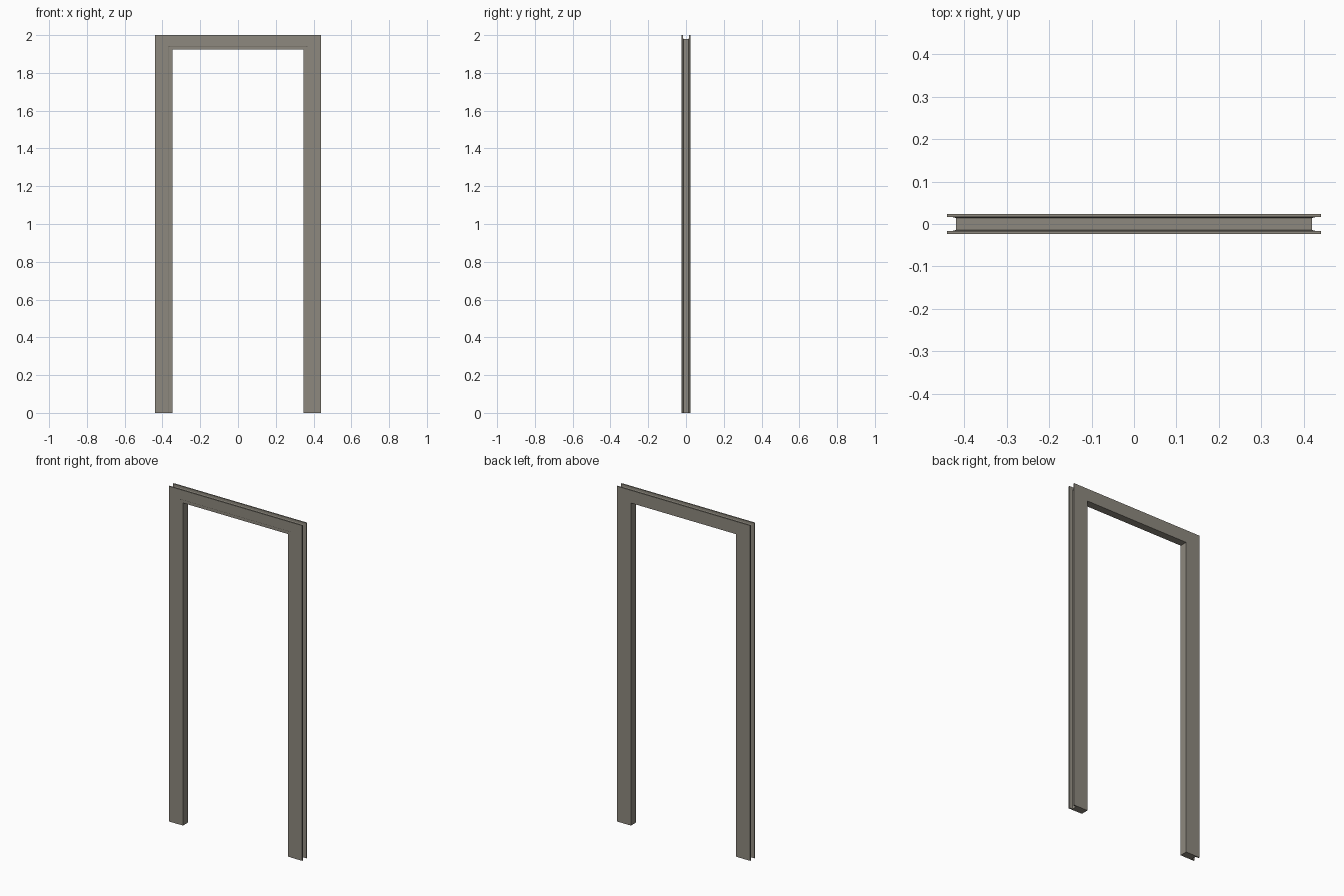
import bpy, bmesh

if "Cube" in bpy.data.objects:
    bpy.data.objects.remove(bpy.data.objects["Cube"])

HALF_W, HEIGHT, D = 0.44, 2.0, 0.0235

# Channel section: (inset from side edge, inset from top edge, y)
section = [
    (0.000, 0.000, -D), (0.073, 0.057, -D),            # front face
    (0.075, 0.059, -D + 0.001), (0.093, 0.076, -D + 0.001),  # shallow inner rebate
    (0.093, 0.076, D),                                 # opening lining
    (0.000, 0.000, D), (0.000, 0.000, 0.016),          # back face and flange tip
    (0.013, 0.013, 0.016), (0.021, 0.020, 0.014),      # groove
    (0.021, 0.020, -0.014), (0.013, 0.013, -0.016),
    (0.000, 0.000, -0.016),
]

bm = bmesh.new()


def ring(side, top):
    """Section placed at a foot or at a mitred top corner."""
    return [bm.verts.new((side * (HALF_W - ux), y, HEIGHT - uz if top else 0.0))
            for ux, uz, y in section]


# Left jamb, head and right jamb as one mitred sweep
rings = [ring(-1, False), ring(-1, True), ring(1, True), ring(1, False)]
n = len(section)
for a, b in zip(rings, rings[1:]):
    for i in range(n):
        j = (i + 1) % n
        bm.faces.new((a[i], a[j], b[j], b[i]))

# Feet
bm.faces.new(rings[0])
bm.faces.new(rings[-1])
bmesh.ops.recalc_face_normals(bm, faces=bm.faces[:])

mesh = bpy.data.meshes.new("door_frame")
bm.to_mesh(mesh)
bm.free()
frame = bpy.data.objects.new("door_frame", mesh)
bpy.context.collection.objects.link(frame)

# Warm grey paint
mat = bpy.data.materials.new("warm_grey")
mat.diffuse_color = (0.27, 0.25, 0.21, 1.0)
mat.use_nodes = True
mat.node_tree.nodes["Principled BSDF"].inputs["Base Color"].default_value = mat.diffuse_color
mesh.materials.append(mat)
